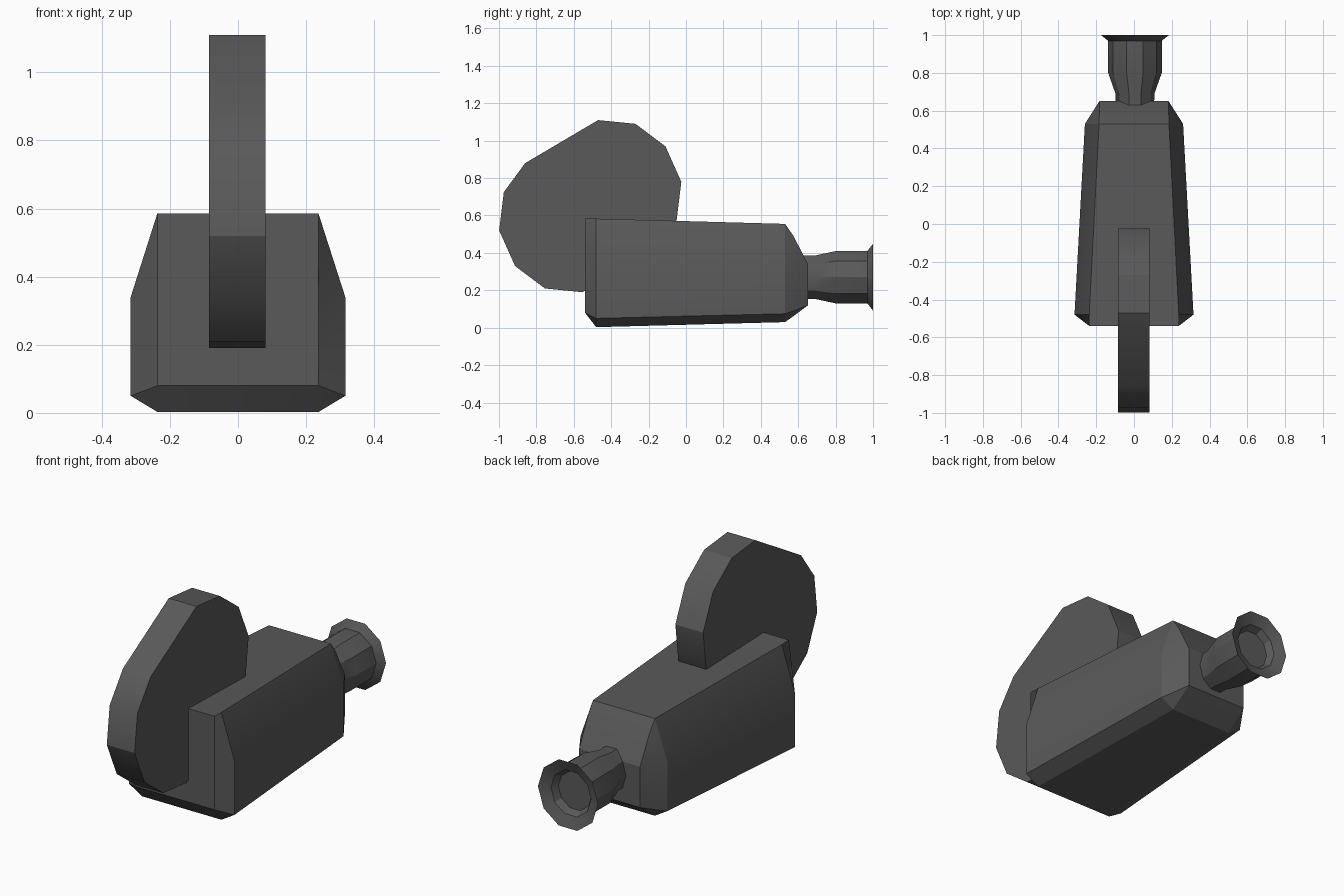
import bpy, bmesh, math
from mathutils import Vector

cube = bpy.data.objects.get("Cube")
if cube:
    bpy.data.objects.remove(cube, do_unlink=True)

grey = bpy.data.materials.new("dark grey")
grey.use_nodes = True
colour = (0.1, 0.1, 0.1, 1)
grey.diffuse_color = colour
grey.node_tree.nodes["Principled BSDF"].inputs["Base Color"].default_value = colour


def loft(name, rings, angle):
    """Skin a list of equal-length closed rings and cap both ends."""
    bm = bmesh.new()
    loops = [[bm.verts.new(p) for p in ring] for ring in rings]
    n = len(loops[0])
    for a, b in zip(loops, loops[1:]):
        for i in range(n):
            j = (i + 1) % n
            bm.faces.new((a[i], a[j], b[j], b[i]))
    bm.faces.new(loops[0])
    bm.faces.new(loops[-1])
    bmesh.ops.remove_doubles(bm, verts=bm.verts, dist=0.0005)
    bmesh.ops.recalc_face_normals(bm, faces=bm.faces)
    mesh = bpy.data.meshes.new(name)
    bm.to_mesh(mesh)
    bm.free()
    obj = bpy.data.objects.new(name, mesh)
    bpy.context.collection.objects.link(obj)
    mesh.materials.append(grey)
    bpy.ops.object.select_all(action='DESELECT')
    obj.select_set(True)
    bpy.context.view_layer.objects.active = obj
    bpy.ops.object.shade_smooth_by_angle(angle=math.radians(angle))
    return obj


def body_ring(y, inner, outer, bottom, low, high, top):
    """Mirrored eight-sided cross-section of the housing."""
    half = [(inner, bottom), (outer, low), (outer, high), (inner, top)]
    return ([Vector((x, y, z)) for x, z in half] +
            [Vector((-x, y, z)) for x, z in reversed(half)])


# Tapered housing, chamfered at both ends
loft("housing", [
    body_ring(-0.54, 0.237, 0.237, 0.08, 0.08, 0.36, 0.585),
    body_ring(-0.48, 0.237, 0.315, 0.003, 0.05, 0.34, 0.583),
    body_ring(0.53, 0.185, 0.26, 0.03, 0.075, 0.34, 0.555),
    body_ring(0.575, 0.184, 0.231, 0.062, 0.09, 0.34, 0.49),
    body_ring(0.652, 0.182, 0.182, 0.12, 0.12, 0.34, 0.34),
], 25)

# Film reel case: half outline, repeated by a half turn about its centre
half = [(-0.86, 0.88), (-0.47, 1.11), (-0.27, 1.09),
        (-0.11, 0.97), (-0.025, 0.78), (-0.05, 0.575)]
cy, cz = -0.512, 0.65
outline = half + [(2 * cy - y, 2 * cz - z) for y, z in half]
loft("reel_case", [[(x, y, z) for y, z in outline] for x in (-0.085, 0.081)], 31)

# Lens barrel with a flared hood and recessed glass: y, x radius, z radius
profile = [(0.56, 0.1, 0.12), (0.69, 0.103, 0.122), (0.8, 0.142, 0.147),
           (0.97, 0.142, 0.147), (1.0, 0.18, 0.188), (0.975, 0.12, 0.125),
           (0.94, 0.1, 0.104)]
SIDES = 10
turn = [2 * math.pi * i / SIDES for i in range(SIDES)]
loft("lens_barrel", [[(0.005 + rx * math.cos(t), y, 0.27 + rz * math.sin(t))
                      for t in turn] for y, rx, rz in profile], 31)
